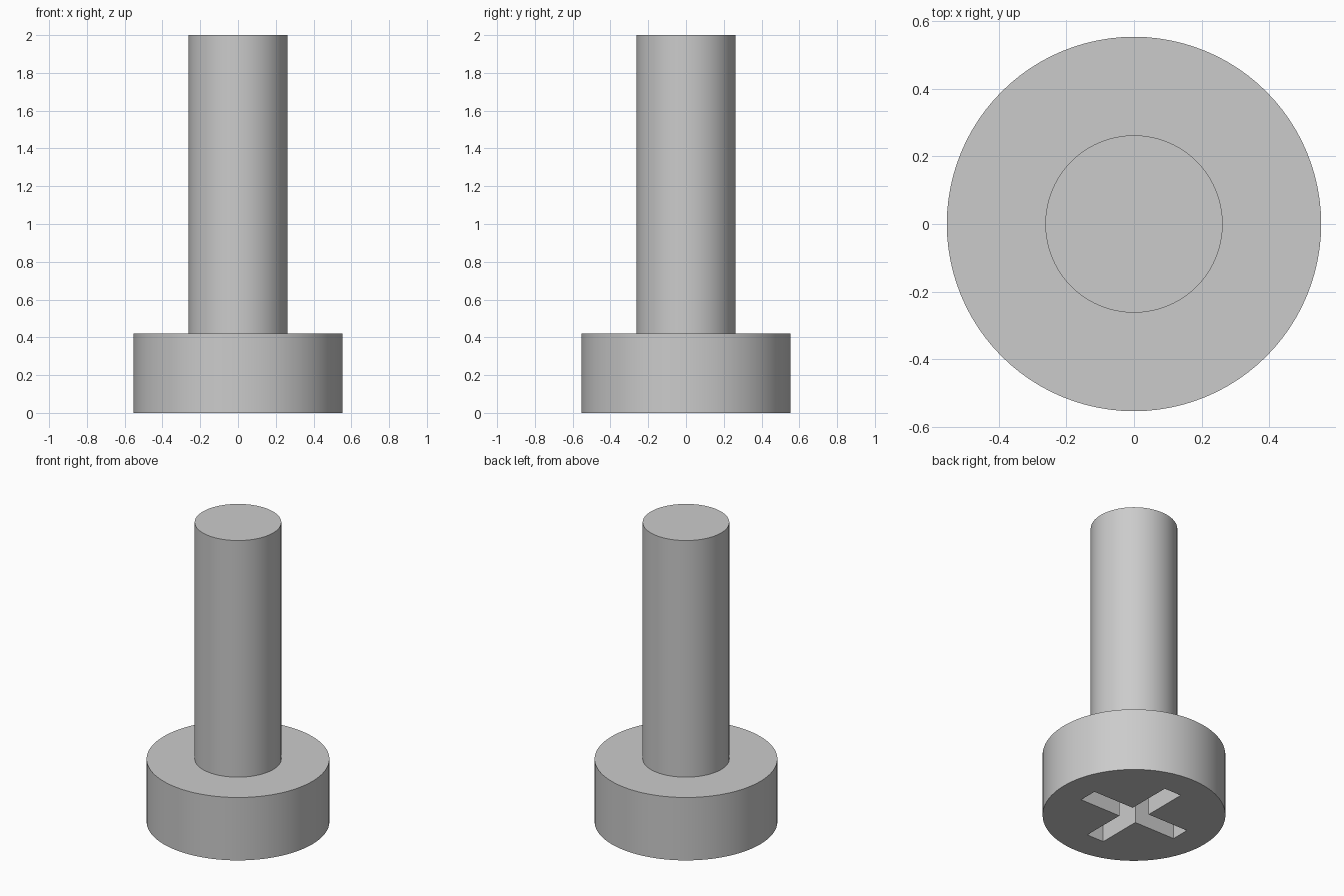
import bpy
import bmesh

HEAD_R, HEAD_H = 0.553, 0.42
SHANK_R, TOTAL_H = 0.262, 2.0
SLOT_LEN, SLOT_W, SLOT_DEPTH = 0.365, 0.063, 0.21

cube = bpy.data.objects.get("Cube")
if cube:
    bpy.data.objects.remove(cube, do_unlink=True)

steel = bpy.data.materials.new("grey_steel")
steel.use_nodes = True
grey = (0.6, 0.6, 0.6, 1.0)
steel.diffuse_color = grey
steel.node_tree.nodes["Principled BSDF"].inputs["Base Color"].default_value = grey


def cylinder(name, radius, z0, z1):
    bpy.ops.mesh.primitive_cylinder_add(
        vertices=96, radius=radius, depth=z1 - z0, location=(0, 0, (z0 + z1) / 2))
    ob = bpy.context.object
    ob.name = name
    ob.data.materials.append(steel)
    return ob


def cross_prism(name, length, half, z0, z1):
    """Plus-shaped prism, one quarter outline turned four times."""
    bm = bmesh.new()
    ring = []
    x_dir, y_dir = (1, 0), (0, 1)
    for _ in range(4):
        for u, v in ((length, -half), (length, half), (half, half)):
            ring.append(bm.verts.new((u * x_dir[0] + v * y_dir[0],
                                      u * x_dir[1] + v * y_dir[1], z0)))
        x_dir, y_dir = y_dir, (-x_dir[0], -x_dir[1])
    base = bm.faces.new(ring)
    top = bmesh.ops.extrude_face_region(bm, geom=[base])["geom"]
    bmesh.ops.translate(bm, vec=(0, 0, z1 - z0),
                        verts=[g for g in top if isinstance(g, bmesh.types.BMVert)])
    bmesh.ops.recalc_face_normals(bm, faces=bm.faces)
    mesh = bpy.data.meshes.new(name)
    bm.to_mesh(mesh)
    bm.free()
    mesh.materials.append(steel)
    ob = bpy.data.objects.new(name, mesh)
    bpy.context.collection.objects.link(ob)
    return ob


# Head and plain shank
head = cylinder("screw_head", HEAD_R, 0, HEAD_H)
shank = cylinder("screw_shank", SHANK_R, HEAD_H - 0.02, TOTAL_H)

# Cross recess cut into the underside of the head
cutter = cross_prism("recess_cutter", SLOT_LEN, SLOT_W, -0.1, SLOT_DEPTH)
cut = head.modifiers.new("cross_recess", "BOOLEAN")
cut.operation = "DIFFERENCE"
cut.solver = "EXACT"
cut.object = cutter
bpy.ops.object.select_all(action="DESELECT")
head.select_set(True)
bpy.context.view_layer.objects.active = head
bpy.ops.object.modifier_apply(modifier=cut.name)
bpy.data.objects.remove(cutter, do_unlink=True)

# Smooth round walls, sharp rims
shank.select_set(True)
bpy.ops.object.shade_smooth_by_angle(angle=0.52)
